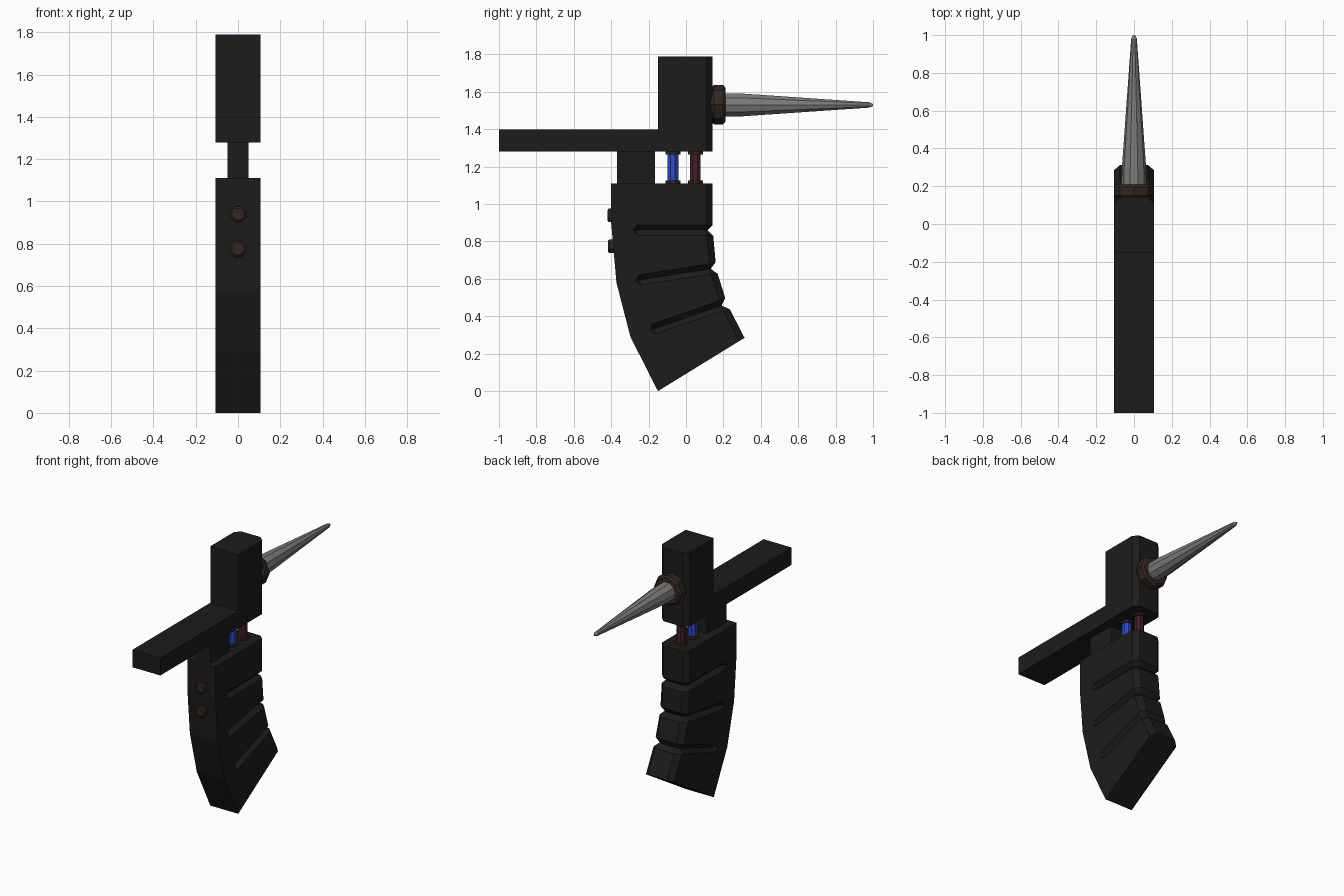
import bpy, bmesh
from math import cos, sin, pi, radians
from mathutils import Vector

if "Cube" in bpy.data.objects:
    bpy.data.objects.remove(bpy.data.objects["Cube"])


def material(name, r, g, b):
    m = bpy.data.materials.new(name)
    m.diffuse_color = (r, g, b, 1)
    m.use_nodes = True
    m.node_tree.nodes["Principled BSDF"].inputs["Base Color"].default_value = m.diffuse_color
    return m


BLACK = material("black", 0.011, 0.012, 0.011)
BROWN = material("dark_brown", 0.032, 0.02, 0.016)
STEEL = material("steel", 0.2, 0.2, 0.2)
BLUE = material("blue", 0.03, 0.07, 0.55)
RED = material("dark_red", 0.06, 0.015, 0.02)
W, C = 0.107, 0.034          # half width, front chamfer


def finish(bm, name, mat=None):
    bmesh.ops.recalc_face_normals(bm, faces=bm.faces)
    me = bpy.data.meshes.new(name)
    bm.to_mesh(me)
    bm.free()
    ob = bpy.data.objects.new(name, me)
    bpy.context.collection.objects.link(ob)
    if mat:
        me.materials.append(mat)
    return ob


def loft(bm, rings, closed_ends=True):
    vs = [[bm.verts.new(p) for p in r] for r in rings]
    for a, b in zip(vs, vs[1:]):
        n = len(a)
        for i in range(n):
            j = (i + 1) % n
            bm.faces.new((a[i], a[j], b[j], b[i]))
    if closed_ends:
        bm.faces.new(vs[0])
        bm.faces.new(vs[-1])


def chamfered_prism(name, back, front, mat):
    """Side profile across x; front points are (y, z, angle of inward pull)."""
    inner = list(back) + [(y, z) for y, z, a in front]
    outer = list(back) + [(y - C * cos(radians(a)), z - C * sin(radians(a)))
                          for y, z, a in front]
    bm = bmesh.new()
    loft(bm, [[(x, y, z) for y, z in ring] for x, ring in
              ((-W, outer), (C - W, inner), (W - C, inner), (W, outer))])
    # Merge the coplanar strips
    bmesh.ops.recalc_face_normals(bm, faces=bm.faces)
    bm.normal_update()
    flat = [e for e in bm.edges if e.calc_face_angle(1) < 0.002]
    bmesh.ops.dissolve_edges(bm, edges=flat, use_verts=False)
    return finish(bm, name, mat)


def lathe(name, profile, sides, centre, axis, mat, phase=0.5):
    """Profile of (radius, position along axis)."""
    bm = bmesh.new()
    rings = []
    for r, t in profile:
        ring = []
        for i in range(sides):
            a = 2 * pi * (i + phase) / sides
            u, v = r * cos(a), r * sin(a)
            p = (u, t, v) if axis == "y" else (u, v, t)
            ring.append(Vector(p) + Vector(centre))
        rings.append(ring)
    loft(bm, rings)
    return finish(bm, name, mat)


def box(name, x, y0, y1, z0, z1, mat):
    bm = bmesh.new()
    loft(bm, [[(-x, y0, z), (x, y0, z), (x, y1, z), (-x, y1, z)] for z in (z0, z1)])
    return finish(bm, name, mat)


# Curved grip
grip = chamfered_prism(
    "grip",
    [(-0.4, 1.11), (-0.4, 0.9), (-0.372, 0.58), (-0.297, 0.29), (-0.15, 0)],
    [(0.313, 0.285, 31.6), (0.22, 0.465, 19.5), (0.162, 0.65, 9),
     (0.143, 0.86, 0), (0.143, 1.11, 0)], BLACK)

# V grooves wrapping round the sides and front of the grip
D, E = 0.028, 0.01
bm = bmesh.new()
for (by, bz), (fy, fz) in (((-0.29, 0.861), (0.143, 0.861)),
                           ((-0.275, 0.59), (0.16, 0.658)),
                           ((-0.198, 0.323), (0.217, 0.467))):
    u = Vector((0, fy - by, fz - bz))
    F = u.length
    u.normalize()
    up = Vector((0, -u.z, u.y))
    base = Vector((0, by, bz))

    def section(path):
        rings = []
        for (xi, ui), (xo, uo) in path:
            o = base + u * uo + Vector((xo, 0, 0))
            rings.append((base + u * ui + Vector((xi, 0, 0)),
                          o + up * (D + E), o - up * (D + E)))
        return rings

    k = 0.414
    half = [((W - D, D), (W + E, D)),
            ((W - D, F - C - k * D), (W + E, F - C + k * E)),
            ((W - C - k * D, F - D), (W - C + k * E, F + E))]
    path = half + [((-a, b), (-c, d)) for (a, b), (c, d) in reversed(half)]
    rings = section(path)
    loft(bm, rings, False)
    # Pointed rear ends
    for ring, x in ((rings[0], W + E), (rings[-1], -W - E)):
        tip = bm.verts.new(base + Vector((x, 0, 0)))
        vs = [bm.verts.new(p) for p in ring]
        for i in range(3):
            bm.faces.new((vs[i], vs[(i + 1) % 3], tip))
bmesh.ops.remove_doubles(bm, verts=bm.verts, dist=1e-5)
cutter = finish(bm, "groove_cutter")
cutter.hide_render = True
mod = grip.modifiers.new("grooves", "BOOLEAN")
mod.operation = "DIFFERENCE"
mod.solver = "EXACT"
mod.object = cutter
bpy.context.view_layer.objects.active = grip
bpy.ops.object.modifier_apply(modifier=mod.name)
bpy.data.objects.remove(cutter)

# Upper block, rear bar and the neck joining them to the grip
chamfered_prism("upper_block", [(-0.15, 1.79), (-0.15, 1.28)],
                [(0.143, 1.28, 0), (0.143, 1.79, 0)], BLACK)
box("rear_bar", W, -1.0, -0.15, 1.28, 1.40, BLACK)
box("neck", 0.05, -0.37, -0.165, 1.10, 1.29, BLACK)

# Coloured pins with end collars
for name, y, mat in (("blue_pin", -0.07, BLUE), ("red_pin", 0.05, RED)):
    lathe(name, [(0.031, 1.10), (0.031, 1.29)], 8, (0, y, 0), "z", mat)
    for part, z in (("lower", 1.108), ("upper", 1.265)):
        lathe(f"{name}_{part}_collar", [(0.043, z), (0.043, z + 0.018)],
              8, (0, y, 0), "z", BROWN)

# Two buttons on the back of the grip
for i, (z, y) in enumerate(((0.94, -0.42), (0.775, -0.418))):
    lathe(f"button_{i + 1}", [(0.03, y), (0.04, y + 0.008), (0.04, y + 0.05)],
          8, (0, 0, z), "y", BROWN)

# Spike and its mounting collar
lathe("spike_collar", [(0.085, 0.125), (0.106, 0.15), (0.106, 0.197), (0.092, 0.21)],
      8, (0, 0, 1.532), "y", BROWN, 0)
lathe("spike", [(0.066, 0.19), (0.064, 0.30), (0.015, 0.98), (0.006, 1.0)],
      10, (0, 0, 1.53), "y", STEEL, 0)
